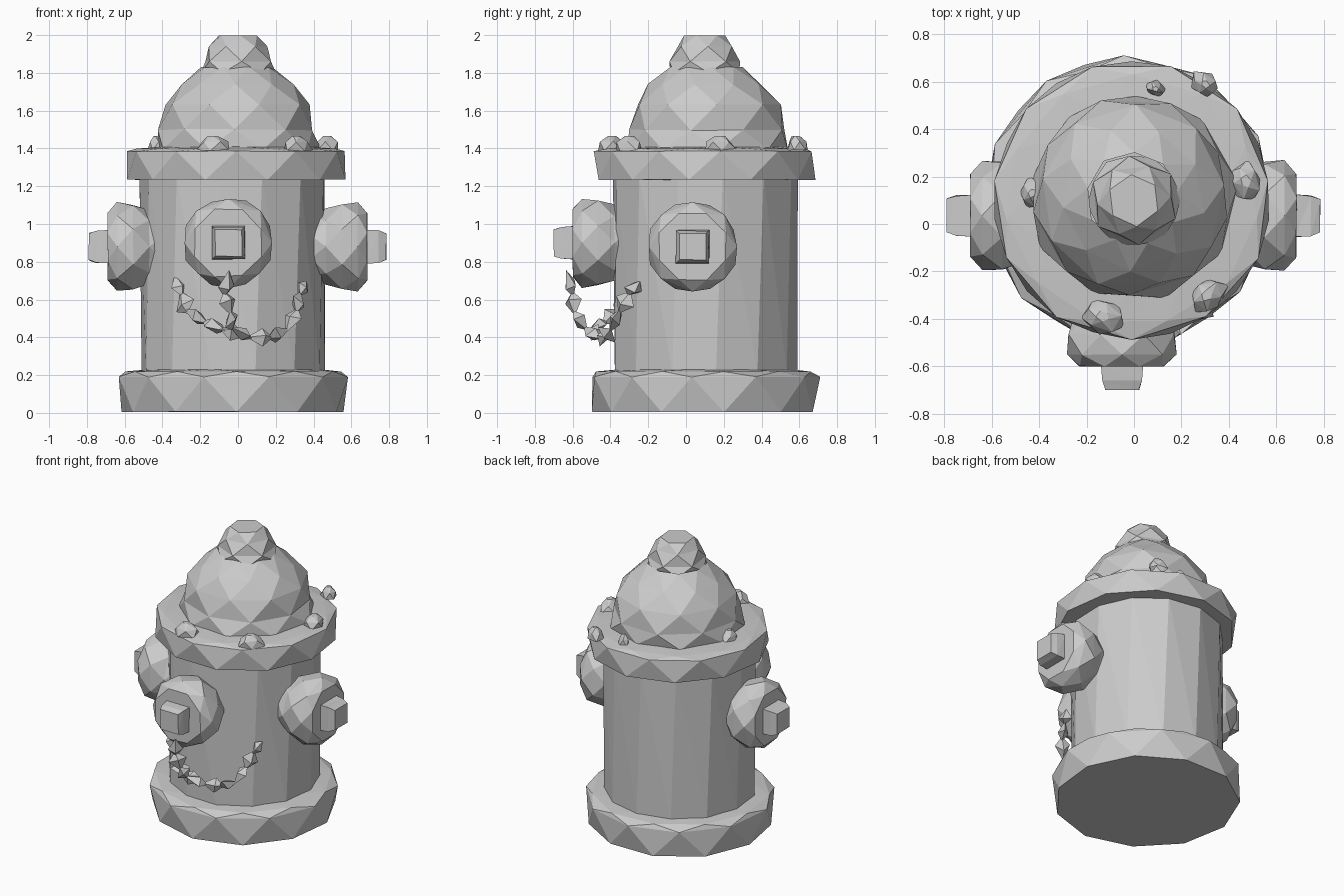
import bpy, bmesh, math, random
from mathutils import Vector, Matrix

if "Cube" in bpy.data.objects:
    bpy.data.objects.remove(bpy.data.objects["Cube"])

random.seed(4)
grey = bpy.data.materials.new("cast_grey")
grey.diffuse_color = (0.6, 0.6, 0.6, 1)
grey.use_nodes = True
grey.node_tree.nodes["Principled BSDF"].inputs["Base Color"].default_value = grey.diffuse_color
CX, CY = -0.025, 0.1          # axis of the barrel


def finish(bm, name):
    bmesh.ops.recalc_face_normals(bm, faces=bm.faces)
    me = bpy.data.meshes.new(name)
    bm.to_mesh(me)
    bm.free()
    me.materials.append(grey)
    ob = bpy.data.objects.new(name, me)
    bpy.context.collection.objects.link(ob)
    return ob


def lathe(name, rings, sides, matrix, jitter=0.0, phase=0.0, twist=0.5, bottom=False, top=True):
    """Faceted turned part; rings are (radius, height), each turned by a further twist step."""
    bm = bmesh.new()
    loops = []
    for k, (r, z) in enumerate(rings):
        loop = []
        for i in range(sides):
            a = math.tau * (i + k * twist + phase) / sides
            rr = r * (1 + random.uniform(-jitter, jitter))
            dz = random.uniform(-jitter, jitter) * 0.3 * r
            loop.append(bm.verts.new(matrix @ Vector((rr * math.cos(a), rr * math.sin(a), z + dz))))
        loops.append(loop)
    for lo, hi in zip(loops, loops[1:]):
        for i in range(sides):
            j = (i + 1) % sides
            bm.faces.new((lo[i], lo[j], hi[i]))
            bm.faces.new((lo[j], hi[j], hi[i]))
    if bottom:
        bm.faces.new(loops[0][::-1])
    if top:
        bm.faces.new(loops[-1])
    return finish(bm, name)


axis = Matrix.Translation((CX, CY, 0))
rim_axis = Matrix.Translation((-0.01, CY, 0))

# Foot, barrel and rim
lathe("base", [(0.595, 0.005), (0.61, 0.19), (0.575, 0.22), (0.46, 0.23)],
      11, axis, 0.01, 0.3, bottom=True, top=False)
lathe("barrel", [(0.49, 0.21), (0.495, 1.25)], 13, axis, 0.006, 0.25, twist=0.15, top=False)
lathe("rim", [(0.46, 1.235), (0.582, 1.235), (0.585, 1.385), (0.53, 1.40), (0.39, 1.41)],
      11, rim_axis, 0.008, 0.25, top=False)

# Dome and top knob
dome_axis = Matrix.Translation((-0.005, 0.11, 0))
lathe("dome", [(0.435, 1.395), (0.42, 1.50), (0.385, 1.63), (0.30, 1.74), (0.195, 1.83)],
      9, dome_axis, 0.035, 0.2, top=False)
lathe("top_knob", [(0.20, 1.80), (0.19, 1.86), (0.155, 1.94), (0.11, 1.998)],
      6, Matrix.Translation((0.0, 0.1, 0)), 0.015, 0.1)

# Side and front outlets: flared cap with a tapered square nut
CAP = [(0.16, 0.0), (0.20, 0.08), (0.24, 0.165), (0.235, 0.25), (0.19, 0.30)]
NUT = [(0.125, 0.295), (0.12, 0.36), (0.10, 0.40)]


def outlet(name, origin, direction):
    m = (Matrix.Translation(origin)
         @ Vector(direction).to_track_quat('Z', 'Y').to_matrix().to_4x4())
    lathe(name + "_cap", CAP, 8, m, 0.025, 0.5)
    lathe(name + "_nut", NUT, 4, m, 0.03, 0.5, twist=0)


outlet("right_outlet", (0.385, 0.035, 0.88), (1, 0, 0))
outlet("left_outlet", (-0.39, 0.035, 0.88), (-1, 0, 0))
outlet("front_outlet", (-0.05, -0.30, 0.9), (0, -1, 0))

# Rough bolts where the dome meets the rim
for n, (x, y, s) in enumerate([(-0.13, -0.39, 0.085), (0.31, -0.30, 0.08), (0.47, 0.18, 0.08),
                               (0.30, 0.59, 0.06), (-0.43, 0.13, 0.06), (0.09, 0.57, 0.04)]):
    out = math.atan2(y - CY, x - CX)
    m = (Matrix.Translation((x, y, 1.39)) @ Matrix.Rotation(out, 4, 'Z')
         @ Matrix.Diagonal((0.9, 1.1, 1, 1)))
    lathe("bolt_%d" % (n + 1), [(s, 0), (s * 0.8, 0.045), (s * 0.3, 0.075)], 5, m, 0.15)


# Chains: rough links strung along a path
def chain(name, path):
    pts = [Vector(p) for p in path]
    bm = bmesh.new()
    for k, (a, b) in enumerate(zip(pts, pts[1:])):
        d = b - a
        rot = d.to_track_quat('Z', 'Y').to_matrix().to_4x4()
        m = Matrix.Translation((a + b) / 2) @ rot @ Matrix.Rotation(k * 1.1, 4, 'Z')
        m = m @ Matrix.Diagonal((0.05 + 0.012 * (k % 2), 0.035, d.length * 0.65, 1))
        ends = [bm.verts.new(m @ Vector((0, 0, s))) for s in (-1, 1)]
        belt = [bm.verts.new(m @ Vector((math.cos(t), math.sin(t), random.uniform(-0.4, 0.4))))
                for t in (0, math.pi / 2, math.pi, 1.5 * math.pi)]
        for i in range(4):
            for e in ends:
                bm.faces.new((belt[i], belt[(i + 1) % 4], e))
    return finish(bm, name)


chain("right_chain", [(-0.05, -0.63, 0.74), (-0.07, -0.60, 0.63), (-0.04, -0.59, 0.53), (-0.03, -0.53, 0.45),
                      (0.06, -0.46, 0.40), (0.17, -0.43, 0.40), (0.26, -0.40, 0.44),
                      (0.31, -0.35, 0.54), (0.33, -0.30, 0.63), (0.36, -0.25, 0.69)])
chain("left_chain", [(-0.33, -0.27, 0.72), (-0.30, -0.32, 0.63), (-0.27, -0.37, 0.54),
                     (-0.17, -0.43, 0.48), (-0.08, -0.50, 0.44), (0.03, -0.46, 0.41)])
